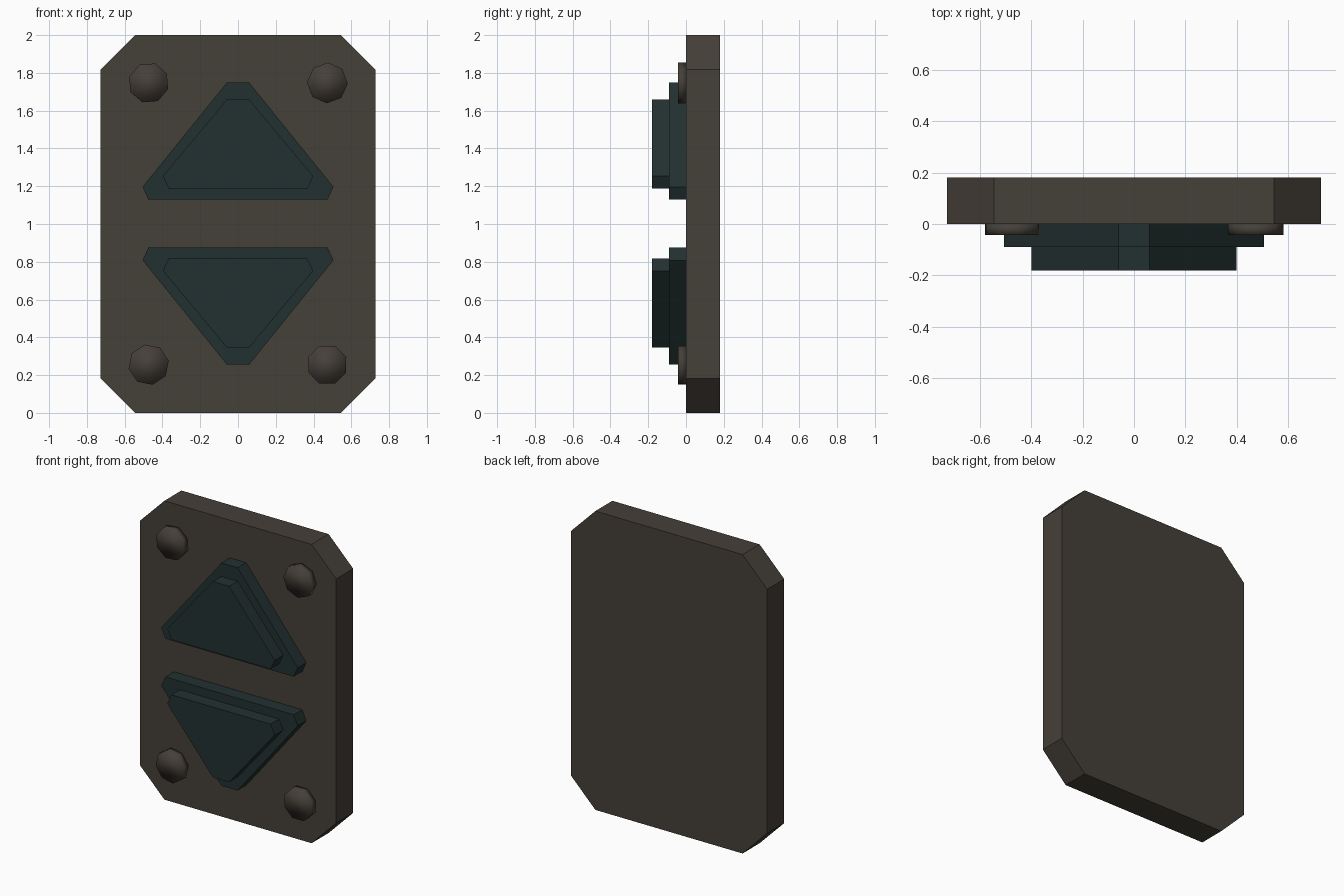
import bpy, bmesh, math

if "Cube" in bpy.data.objects:
    bpy.data.objects.remove(bpy.data.objects["Cube"])


def material(name, rgb):
    m = bpy.data.materials.new(name)
    m.diffuse_color = (*rgb, 1)
    m.use_nodes = True
    m.node_tree.nodes["Principled BSDF"].inputs["Base Color"].default_value = m.diffuse_color
    return m


STONE = material("dark warm grey", (0.060, 0.050, 0.040))
GLASS = material("dark teal", (0.0165, 0.030, 0.030))


def slab(name, profile, y_front, y_back, mat, smooth=False):
    """Extrude a front-view (x, z) outline along y."""
    bm = bmesh.new()
    face = bm.faces.new([bm.verts.new((x, y_front, z)) for x, z in profile])
    out = bmesh.ops.extrude_face_region(bm, geom=[face])["geom"]
    for v in out:
        if isinstance(v, bmesh.types.BMVert):
            v.co.y = y_back
    bmesh.ops.recalc_face_normals(bm, faces=bm.faces)
    for f in bm.faces:
        f.smooth = smooth
    mesh = bpy.data.meshes.new(name)
    bm.to_mesh(mesh)
    bm.free()
    mesh.materials.append(mat)
    obj = bpy.data.objects.new(name, mesh)
    bpy.context.collection.objects.link(obj)


def symmetric(half):
    """Close a right-hand half outline by mirroring it in x."""
    return half + [(-x, z) for x, z in reversed(half)]


# Backing plate with chamfered corners
slab("back_plate", symmetric([(0.545, 0), (0.727, 0.183), (0.727, 1.817), (0.545, 2)]),
     0, 0.18, STONE)

# Stepped up and down arrow buttons
outer = symmetric([(0.475, 1.13), (0.505, 1.197), (0.06, 1.748)])
inner = symmetric([(0.367, 1.187), (0.398, 1.253), (0.06, 1.658)])
for label in ("up", "down"):
    for part, outline, front, back in (("base", outer, -0.09, 0), ("button", inner, -0.18, -0.09)):
        pts = outline if label == "up" else [(x, 2.005 - z) for x, z in outline]
        slab(f"{label}_arrow_{part}", pts, front, back, GLASS)

# Eight-sided corner bolts, each turned differently
for name, x, z, turn in (("top_left", -0.473, 1.747, 27), ("top_right", 0.473, 1.747, -2),
                         ("bottom_left", -0.473, 0.255, 11), ("bottom_right", 0.473, 0.255, 22)):
    ring = [math.radians(turn + 45 * i) for i in range(8)]
    slab(f"bolt_{name}", [(x + 0.108 * math.cos(a), z + 0.108 * math.sin(a)) for a in ring],
         -0.042, 0, STONE, smooth=True)
